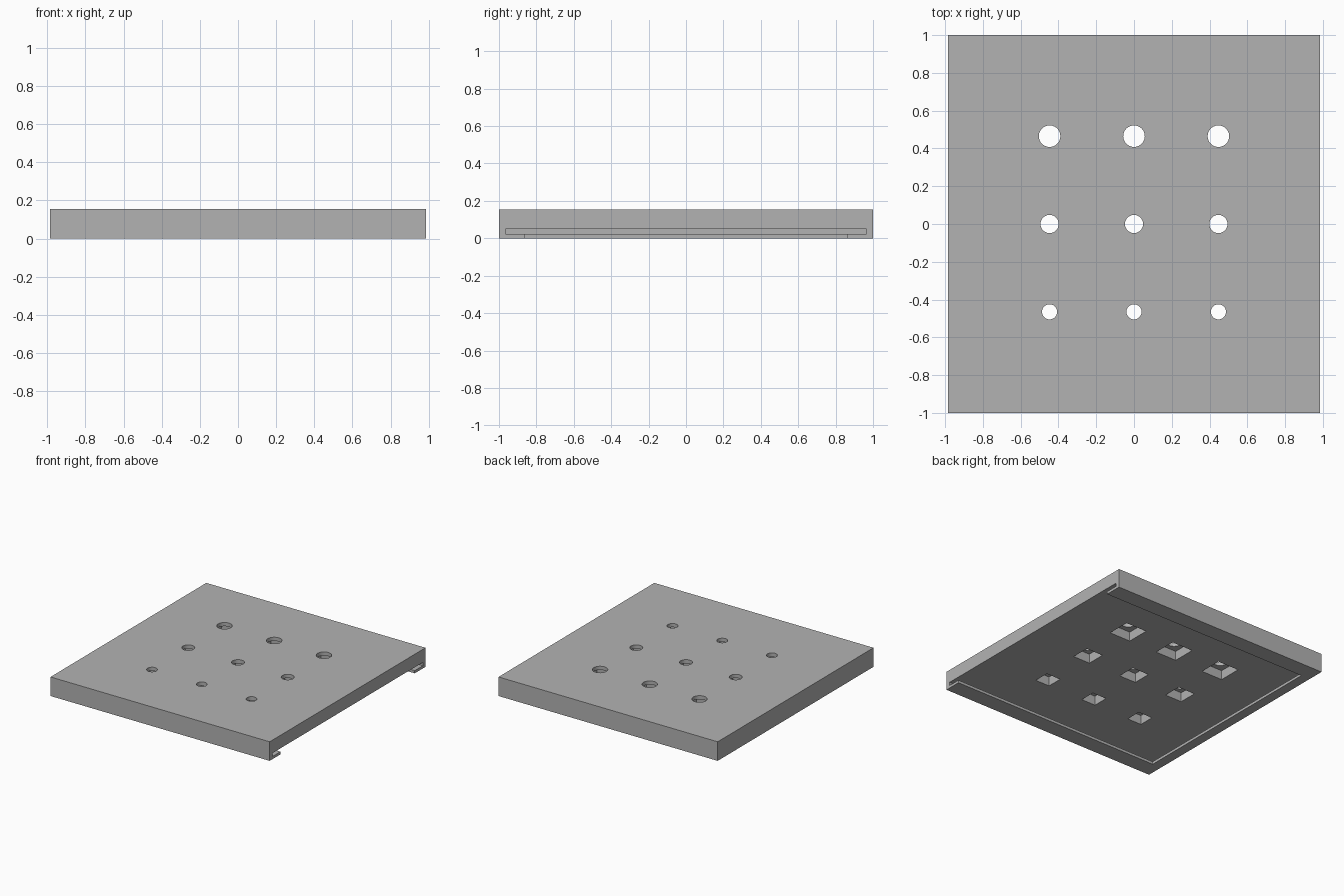
import bpy

cube = bpy.data.objects.get("Cube")
if cube:
    bpy.data.objects.remove(cube, do_unlink=True)

grey = bpy.data.materials.new("light grey")
grey.use_nodes = True
colour = (0.45, 0.45, 0.45, 1)
grey.diffuse_color = colour
grey.node_tree.nodes["Principled BSDF"].inputs["Base Color"].default_value = colour


def block(name, x, y, z):
    """Box between (low, high) limits on each axis."""
    limits = (x, y, z)
    bpy.ops.mesh.primitive_cube_add(size=1, location=[sum(a) / 2 for a in limits])
    ob = bpy.context.object
    ob.name = name
    ob.scale = [a[1] - a[0] for a in limits]
    bpy.ops.object.transform_apply(location=True, scale=True)
    ob.data.materials.append(grey)
    return ob


def cut(target, cutter):
    """Subtract the cutter, then remove it."""
    mod = target.modifiers.new("cut", "BOOLEAN")
    mod.operation = "DIFFERENCE"
    mod.solver = "EXACT"
    mod.object = cutter
    cutter.hide_render = True
    bpy.context.view_layer.objects.active = target
    bpy.ops.object.modifier_apply(modifier=mod.name)
    bpy.data.objects.remove(cutter, do_unlink=True)


WIDTH, HEIGHT = 0.985, 0.155
SLOT_LOW, SLOT_TOP = 0.022, 0.049
plate = block("plate", (-WIDTH, WIDTH), (-1, 1), (0, HEIGHT))

# Sliding lid slot, open on the +x side, with a narrower mouth below
cut(plate, block("slot", (-0.95, 1.1), (-0.965, 0.965), (SLOT_LOW, SLOT_TOP)))
cut(plate, block("mouth", (-0.905, 1.1), (-0.862, 0.862), (-0.1, SLOT_LOW + 0.01)))

# Bolt holes with square nut pockets underneath, one size per row
POCKET_TOP = 0.125
for y, radius, half in ((0.465, 0.057, 0.095), (0, 0.048, 0.076), (-0.465, 0.04, 0.064)):
    for x in (-0.447, 0, 0.447):
        cut(plate, block("nut_pocket", (x - half, x + half), (y - half, y + half),
                         (SLOT_TOP - 0.01, POCKET_TOP)))
        bpy.ops.mesh.primitive_cylinder_add(vertices=48, radius=radius, depth=0.2,
                                            location=(x, y, 0.2))
        hole = bpy.context.object
        hole.data.materials.append(grey)
        cut(plate, hole)

# Smooth hole walls, sharp edges elsewhere
bpy.ops.object.select_all(action="DESELECT")
plate.select_set(True)
bpy.context.view_layer.objects.active = plate
bpy.ops.object.shade_smooth_by_angle()
